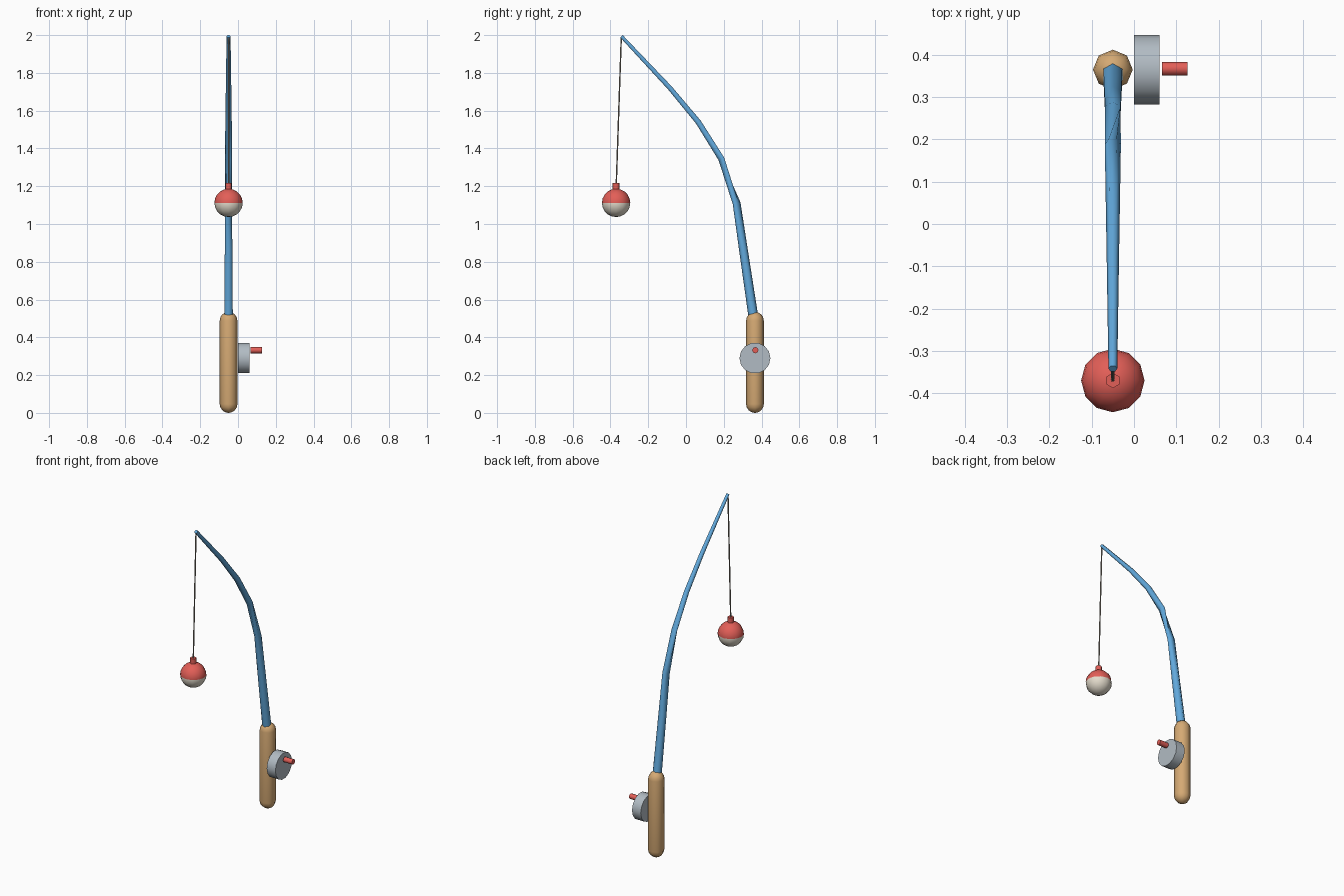
import bpy, bmesh
from math import sin, cos, pi, radians
from mathutils import Vector

if "Cube" in bpy.data.objects:
    bpy.data.objects.remove(bpy.data.objects["Cube"])


def material(name, rgb):
    m = bpy.data.materials.new(name)
    m.diffuse_color = (*[(c / 255) ** 2.2 for c in rgb], 1)
    m.use_nodes = True
    m.node_tree.nodes["Principled BSDF"].inputs["Base Color"].default_value = m.diffuse_color
    return m


TAN = material("cork", (212, 168, 115))
BLUE = material("blue", (98, 168, 220))
RED = material("red", (226, 95, 88))
CREAM = material("cream", (228, 220, 204))
STEEL = material("steel", (176, 186, 194))
LINE = material("line", (150, 142, 130))
X = -0.05


def tube(name, rings, sides, mat, smooth=40):
    """Loft polygon rings (centre, radius, phase), vertices starting at +y, and cap the ends."""
    pts = [Vector(r[0]) for r in rings]
    bm = bmesh.new()
    loops = []
    for i, (c, r, phase) in enumerate(rings):
        t = (pts[min(i + 1, len(pts) - 1)] - pts[max(i - 1, 0)]).normalized()
        # paths run mostly along z in the yz plane, or along x
        if abs(t.x) > 0.5:
            u, v = Vector((0, 1, 0)), Vector((0, 0, 1))
        else:
            v = Vector((-1, 0, 0))
            u = v.cross(t)
        if u.y < 0:
            u = -u
        loops.append([bm.verts.new(pts[i] + r * (u * cos(a) + v * sin(a)))
                      for a in (2 * pi * k / sides + phase for k in range(sides))])
    for a, b in zip(loops, loops[1:]):
        for k in range(sides):
            n = (k + 1) % sides
            bm.faces.new((a[k], a[n], b[n], b[k]))
    bm.faces.new(loops[0])
    bm.faces.new(loops[-1])
    bmesh.ops.recalc_face_normals(bm, faces=bm.faces)
    return finish(name, bm, [mat], smooth)


def finish(name, bm, mats, smooth):
    me = bpy.data.meshes.new(name)
    bm.to_mesh(me)
    bm.free()
    ob = bpy.data.objects.new(name, me)
    bpy.context.collection.objects.link(ob)
    for m in mats:
        me.materials.append(m)
    bpy.ops.object.select_all(action='DESELECT')
    ob.select_set(True)
    bpy.context.view_layer.objects.active = ob
    bpy.ops.object.shade_smooth_by_angle(angle=radians(smooth))
    return ob


# Handle: eight-sided capsule
R, H, HY = 0.047, 0.535, 0.365
angles = [radians(a) for a in (88, 67, 45, 22, 0)]
caps = [(R - R * sin(a), R * cos(a)) for a in angles]
profile = caps + [(H - z, r) for z, r in reversed(caps)]
tube("handle", [((X, HY, z), r, 0) for z, r in profile], 8, TAN, 50)

# Bent, tapering rod, with a quarter twist at the bend
path = [(0.358, 0.50), (0.303, 0.87), (0.268, 1.11), (0.187, 1.345),
        (0.065, 1.54), (-0.085, 1.72), (-0.342, 1.994)]
radii = [0.026, 0.023, 0.021, 0.019, 0.017, 0.0145, 0.0105]
tube("rod", [((X, y, z), r, 0 if i < 3 else pi / 2)
             for i, ((y, z), r) in enumerate(zip(path, radii))], 6, BLUE, 65)

# Reel and its crank knob
tube("reel", [((0.0, HY, 0.29), 0.082, 0), ((0.06, HY, 0.29), 0.082, 0)], 14, STEEL)
tube("reel_knob", [((0.066, 0.367, 0.332), 0.0165, 0),
                   ((0.126, 0.367, 0.332), 0.0165, 0)], 8, RED, 50)

# Fishing line
tube("fishing_line", [((X, -0.37, 1.20), 0.004, 0), ((X, -0.343, 1.99), 0.004, 0)], 5, LINE, 80)

# Two-colour float: red upper half, cream lower half
bm = bmesh.new()
bmesh.ops.create_uvsphere(bm, u_segments=12, v_segments=10, radius=0.075)
for f in bm.faces:
    f.material_index = 0 if f.calc_center_median().z > 0 else 1
bmesh.ops.translate(bm, verts=bm.verts, vec=(X, -0.37, 1.112))
finish("float_ball", bm, [RED, CREAM], 40)
tube("float_peg", [((X, -0.37, 1.17), 0.018, 0), ((X, -0.37, 1.217), 0.018, 0)], 6, RED, 65)
